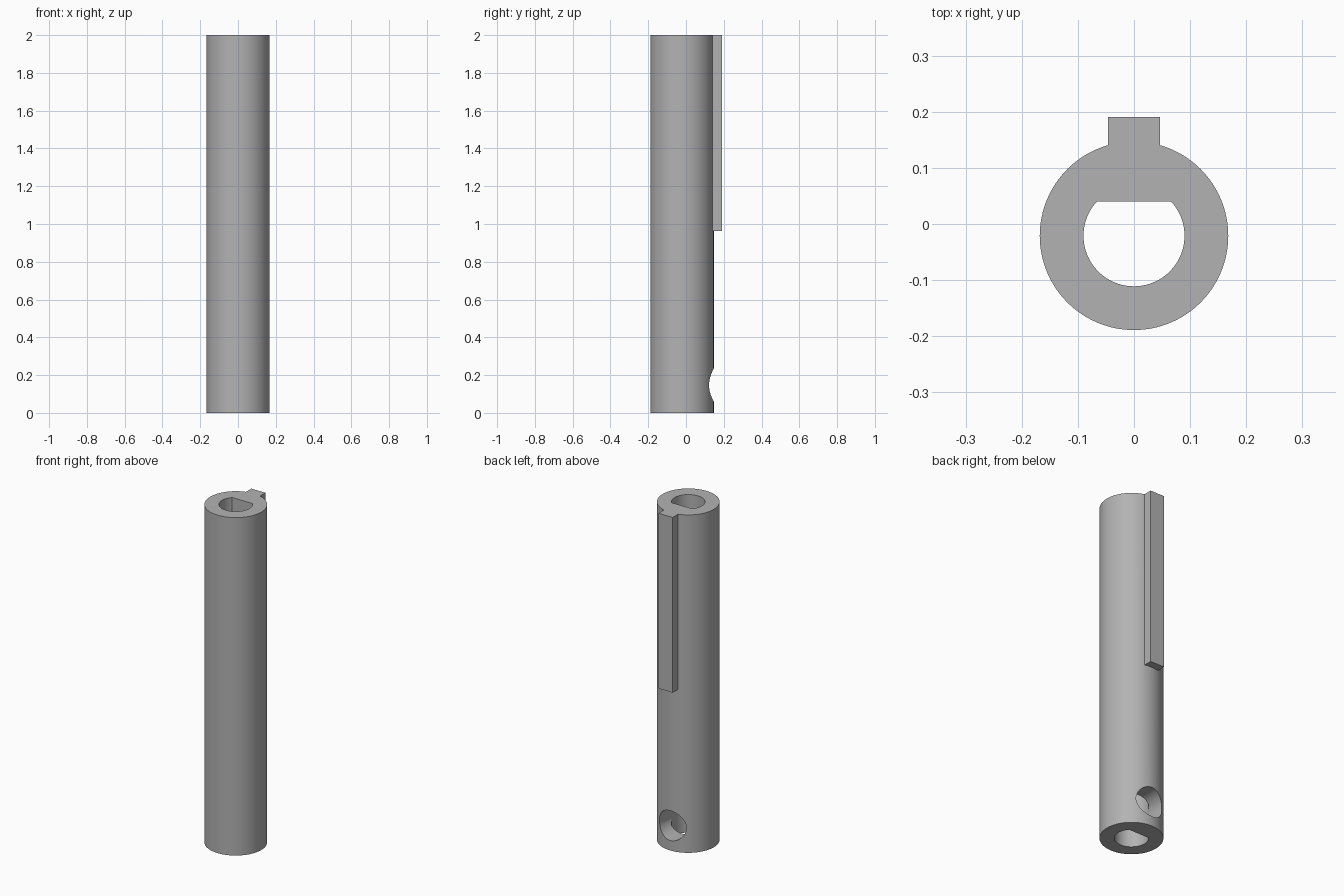
import bpy
import bmesh
import math

cube = bpy.data.objects.get("Cube")
if cube:
    bpy.data.objects.remove(cube, do_unlink=True)

AXIS_Y = -0.021      # tube axis, offset because the key sticks out behind
OUTER_R = 0.168
BORE_R = 0.09
FLAT = 0.061         # distance from axis to the flat of the bore
HOLE_R = 0.088
HOLE_Z = 0.147
LENGTH = 2.0

grey = bpy.data.materials.new("plain grey")
grey.use_nodes = True
colour = (0.45, 0.45, 0.45, 1)
grey.diffuse_color = colour
grey.node_tree.nodes["Principled BSDF"].inputs["Base Color"].default_value = colour


def circle(radius, count, start=0.0, sweep=2 * math.pi, closed=True):
    steps = count if closed else count - 1
    angles = [start + sweep * i / steps for i in range(count)]
    return [(radius * math.cos(a), radius * math.sin(a)) for a in angles]


def prism(name, outline, z0, z1):
    """Extrude a closed outline, given relative to the tube axis."""
    bm = bmesh.new()
    face = bm.faces.new([bm.verts.new((x, y + AXIS_Y, z0)) for x, y in outline])
    top = bmesh.ops.extrude_face_region(bm, geom=[face])["geom"]
    verts = [v for v in top if isinstance(v, bmesh.types.BMVert)]
    bmesh.ops.translate(bm, verts=verts, vec=(0, 0, z1 - z0))
    bmesh.ops.recalc_face_normals(bm, faces=bm.faces)
    mesh = bpy.data.meshes.new(name)
    bm.to_mesh(mesh)
    bm.free()
    mesh.materials.append(grey)
    obj = bpy.data.objects.new(name, mesh)
    bpy.context.collection.objects.link(obj)
    return obj


def combine(target, tool, operation):
    mod = target.modifiers.new(tool.name, "BOOLEAN")
    mod.operation = operation
    mod.solver = "EXACT"
    mod.object = tool
    bpy.context.view_layer.objects.active = target
    bpy.ops.object.modifier_apply(modifier=mod.name)
    bpy.data.objects.remove(tool, do_unlink=True)


# Tube body
shaft = prism("keyed_shaft", circle(OUTER_R, 128), 0, LENGTH)

# Raised key along the upper half of the back
key_w, key_back = 0.046, 0.191 - AXIS_Y
key = prism("key", [(-key_w, 0.12), (key_w, 0.12), (key_w, key_back), (-key_w, key_back)],
            0.963, LENGTH)
combine(shaft, key, "UNION")

# D-shaped bore, flat towards the key
a = math.asin(FLAT / BORE_R)
bore = prism("bore_cutter", circle(BORE_R, 80, math.pi - a, math.pi + 2 * a, False),
             -0.1, LENGTH + 0.1)
combine(shaft, bore, "DIFFERENCE")

# Round cross hole through the back wall near the foot
bpy.ops.mesh.primitive_cylinder_add(vertices=64, radius=HOLE_R, depth=0.3,
                                    location=(0, AXIS_Y + 0.15, HOLE_Z),
                                    rotation=(math.pi / 2, 0, 0))
hole = bpy.context.object
hole.name = "hole_cutter"
hole.data.materials.append(grey)
combine(shaft, hole, "DIFFERENCE")

# Smooth round walls, crisp edges
bpy.ops.object.select_all(action="DESELECT")
shaft.select_set(True)
bpy.context.view_layer.objects.active = shaft
bpy.ops.object.shade_smooth_by_angle(angle=math.radians(30))
